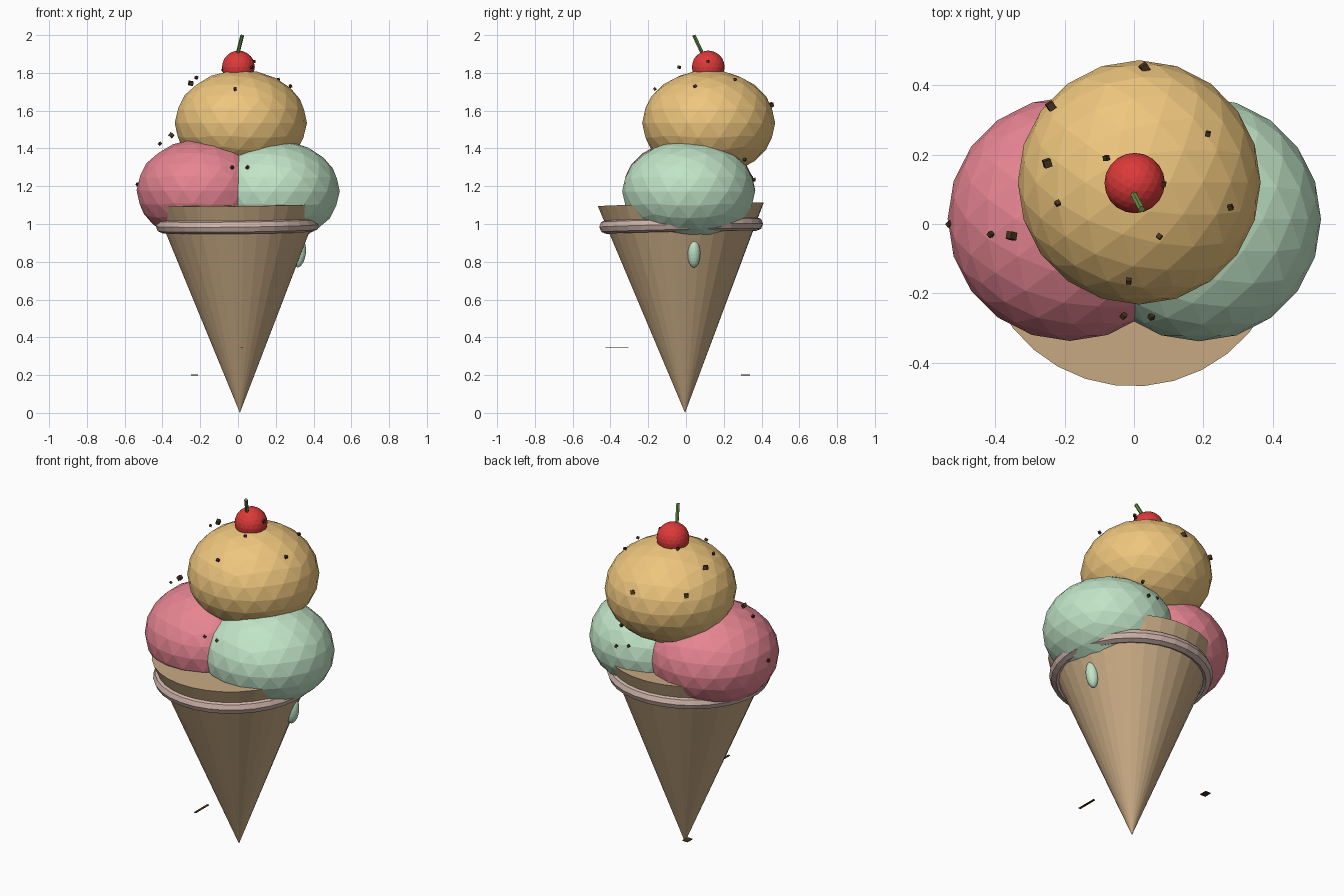
import bpy, random
from math import radians
from mathutils import Vector

if "Cube" in bpy.data.objects:
    bpy.data.objects.remove(bpy.data.objects["Cube"])

random.seed(4)


def material(name, rgb):
    m = bpy.data.materials.new(name)
    m.diffuse_color = [(c / 255) ** 2.2 for c in rgb] + [1]
    m.use_nodes = True
    m.node_tree.nodes["Principled BSDF"].inputs["Base Color"].default_value = m.diffuse_color
    return m


WAFFLE = material("waffle", (198, 168, 130))
RIM = material("rim", (205, 178, 168))
PINK = material("pink", (230, 132, 145))
MINT = material("mint", (192, 228, 198))
VANILLA = material("vanilla", (238, 197, 125))
RED = material("red", (220, 60, 60))
GREEN = material("green", (100, 145, 70))
BROWN = material("brown", (75, 55, 35))


def finish(name, mat, scale=(1, 1, 1)):
    ob = bpy.context.object
    ob.name = name
    ob.scale = scale
    ob.data.materials.append(mat)
    return ob


def ball(name, mat, loc, radii, subdiv=3, rot=(0, 0, 0)):
    bpy.ops.mesh.primitive_ico_sphere_add(subdivisions=subdiv, radius=1, location=loc, rotation=rot)
    return finish(name, mat, radii)


def box(name, mat, loc, size, rot=(0, 0, 0)):
    bpy.ops.mesh.primitive_cube_add(size=1, location=loc, rotation=rot)
    return finish(name, mat, size)


def rod(name, mat, a, b, r1, r2, sides):
    a, b = Vector(a), Vector(b)
    d = b - a
    bpy.ops.mesh.primitive_cone_add(vertices=sides, radius1=r1, radius2=r2, depth=d.length,
                                    location=(a + b) / 2,
                                    rotation=d.to_track_quat('Z', 'Y').to_euler())
    return finish(name, mat)


# Slightly leaning cone with a flat closed top
TIP, TOP = Vector((0.01, -0.005, 0.0)), Vector((-0.003, -0.028, 1.103))
rod("cone", WAFFLE, TIP, TOP, 0, 0.44, 32)

# Rolled rim around the cone
axis = TOP - TIP
bpy.ops.mesh.primitive_torus_add(major_segments=32, minor_segments=8, major_radius=0.398,
                                 minor_radius=0.037, location=TIP + axis * 0.9,
                                 rotation=axis.to_track_quat('Z', 'Y').to_euler())
finish("cone_rim", RIM)

# Three squashed scoops
ball("scoop_pink", PINK, (-0.185, 0.015, 1.178), (0.352, 0.352, 0.274))
ball("scoop_mint", MINT, (0.187, 0.014, 1.173), (0.352, 0.352, 0.272))
ball("scoop_vanilla", VANILLA, (0.015, 0.12, 1.535), (0.35, 0.352, 0.28))

# Drip running down the cone
ball("drip", MINT, (0.325, 0.042, 0.845), (0.034, 0.034, 0.076), 3, (0, radians(8), 0))

# Cherry and stem
ball("cherry", RED, (0.002, 0.118, 1.831), (0.087, 0.087, 0.087))
rod("cherry_stem", GREEN, (-0.002, 0.088, 1.9), (0.022, 0.042, 1.998), 0.01, 0.01, 6)

# Chocolate sprinkles
sprinkles = [
    (0.03, 0.45, 1.63), (-0.24, 0.34, 1.64), (0.213, 0.26, 1.765), (-0.08, 0.19, 1.815),
    (-0.25, 0.175, 1.745), (0.085, 0.115, 1.86), (-0.22, 0.06, 1.775), (0.278, 0.048, 1.73),
    (0.073, -0.036, 1.83), (-0.413, -0.03, 1.425), (-0.353, -0.034, 1.47), (-0.532, 0, 1.21),
    (-0.015, -0.165, 1.715), (-0.03, -0.265, 1.30), (0.05, -0.268, 1.30),
    (0.2, 0.31, 1.34), (0.2, 0.36, 1.235), (0.13, 0.345, 1.25)]
big = (0, 1, 4, 10)
for i, p in enumerate(sprinkles):
    s = 0.022 if i in big else 0.014
    rot = [random.uniform(0, 1.5) for _ in range(3)]
    box(f"sprinkle_{i + 1}", BROWN, p, (s, s, s), rot)

# Thin loose flakes beside the cone
box("flake_front", BROWN, (0.02, -0.365, 0.345), (0.012, 0.12, 0.004))
box("flake_back", BROWN, (-0.23, 0.315, 0.2), (0.035, 0.045, 0.004))
